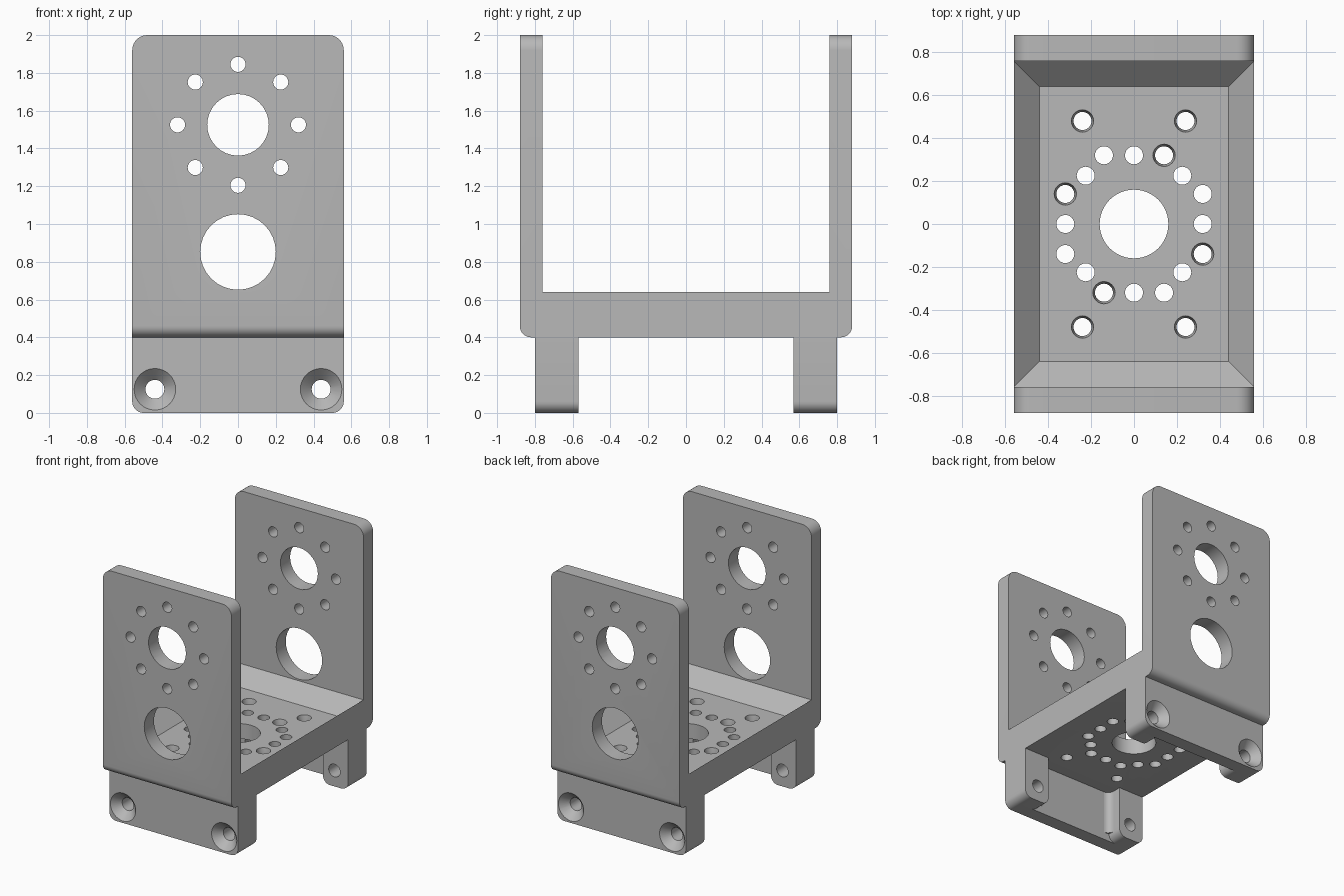
import bpy, bmesh, math
from mathutils import Vector

cube = bpy.data.objects.get("Cube")
if cube:
    bpy.data.objects.remove(cube, do_unlink=True)

metal = bpy.data.materials.new("satin grey")
metal.use_nodes = True
GREY = (0.48, 0.48, 0.48, 1)
metal.diffuse_color = GREY
metal.node_tree.nodes["Principled BSDF"].inputs["Base Color"].default_value = GREY

HALF_W, HALF_D, INNER_D = 0.56, 0.88, 0.76
UNDERSIDE, DECK, TOP = 0.4, 0.64, 2.0
LIP = 0.12


def finish(bm, name):
    bmesh.ops.recalc_face_normals(bm, faces=bm.faces)
    mesh = bpy.data.meshes.new(name)
    bm.to_mesh(mesh)
    bm.free()
    obj = bpy.data.objects.new(name, mesh)
    mesh.materials.append(metal)
    bpy.context.collection.objects.link(obj)
    return obj


def prism(points, offset):
    """Extrude a closed outline along an offset."""
    bm = bmesh.new()
    face = bm.faces.new([bm.verts.new(p) for p in points])
    result = bmesh.ops.extrude_face_region(bm, geom=[face])
    verts = [v for v in result["geom"] if isinstance(v, bmesh.types.BMVert)]
    bmesh.ops.translate(bm, vec=offset, verts=verts)
    bmesh.ops.recalc_face_normals(bm, faces=bm.faces)
    return bm


def round_edges(bm, test, radius):
    edges = [e for e in bm.edges if test(e.verts[0].co, e.verts[1].co)]
    bmesh.ops.bevel(bm, geom=edges, offset=radius, segments=8,
                    profile=0.5, affect='EDGES')


def lathe(bm, centre, axis, profile, sides=32):
    """Closed turned solid: profile is (radius, distance along axis)."""
    axis = Vector(axis)
    u = axis.orthogonal().normalized()
    w = axis.cross(u)
    rings = []
    for r, h in profile:
        rings.append([bm.verts.new(Vector(centre) + axis * h + r * (
            math.cos(math.tau * i / sides) * u + math.sin(math.tau * i / sides) * w))
            for i in range(sides)])
    for a, b in zip(rings, rings[1:]):
        for i in range(sides):
            j = (i + 1) % sides
            bm.faces.new((a[i], a[j], b[j], b[i]))
    bm.faces.new(rings[0][::-1])
    bm.faces.new(rings[-1])


def cut(obj, cutter):
    cutter.hide_render = True
    mod = obj.modifiers.new("holes", 'BOOLEAN')
    mod.operation, mod.solver, mod.object = 'DIFFERENCE', 'EXACT', cutter
    bpy.context.view_layer.objects.active = obj
    bpy.ops.object.modifier_apply(modifier=mod.name)


def smooth(obj):
    bpy.ops.object.select_all(action='DESELECT')
    obj.select_set(True)
    bpy.context.view_layer.objects.active = obj
    bpy.ops.object.shade_smooth_by_angle(angle=math.radians(28))


# U-shaped bracket: two upright plates joined by the deck
outline = [(-HALF_D, UNDERSIDE), (HALF_D, UNDERSIDE), (HALF_D, TOP), (INNER_D, TOP),
           (INNER_D, DECK), (-INNER_D, DECK), (-INNER_D, TOP), (-HALF_D, TOP)]
bm = prism([(-HALF_W, y, z) for y, z in outline], (2 * HALF_W, 0, 0))

# Sloped tray sunk into the deck
deck = [f for f in bm.faces if all(abs(v.co.z - DECK) < 1e-4 for v in f.verts)]
bmesh.ops.inset_region(bm, faces=deck, thickness=LIP, use_even_offset=True)
for v in deck[0].verts:
    v.co.z = DECK - LIP

# Rounded plate tops and lower outer edges
round_edges(bm, lambda a, b: min(a.z, b.z) > TOP - 1e-4 and abs(a.x - b.x) < 1e-4, 0.08)
round_edges(bm, lambda a, b: max(a.z, b.z) < UNDERSIDE + 1e-4
            and abs(a.y - b.y) < 1e-4 and abs(a.y) > HALF_D - 1e-4, 0.06)
bracket = finish(bm, "bracket")

# Holes through both plates
bm = bmesh.new()
HUB = 1.525
plate_holes = [(0, HUB, 0.163), (0, 0.852, 0.2)]
for i in range(8):
    a = math.tau * i / 8
    plate_holes.append((0.32 * math.cos(a), HUB + 0.32 * math.sin(a), 0.04))
for x, z, r in plate_holes:
    lathe(bm, (x, 0, z), (0, 1, 0), [(r, -1), (r, 1)])
plate_cutter = finish(bm, "plate_hole_cutter")

# Holes through the deck, some of them countersunk
bm = bmesh.new()
floor = DECK - LIP
lathe(bm, (0, 0, 0), (0, 0, 1), [(0.16, 0.3), (0.16, 0.6)], 48)
plain, sunk = [], [(sx * 0.24, sy * 0.48) for sx in (-1, 1) for sy in (-1, 1)]
for q in range(4):
    c, s = round(math.cos(q * math.pi / 2)), round(math.sin(q * math.pi / 2))
    turn = lambda x, y: (x * c - y * s, x * s + y * c)
    plain += [turn(0.32, 0), turn(0.225, 0.225), turn(0.32, 0.14)]
    sunk.append(turn(0.14, 0.32))
for x, y in plain:
    lathe(bm, (x, y, 0), (0, 0, 1), [(0.042, 0.3), (0.042, 0.6)], 24)
for x, y in sunk:
    lathe(bm, (x, y, 0), (0, 0, 1),
          [(0.042, 0.3), (0.042, floor - 0.05), (0.052, floor), (0.052, 0.6)], 24)
deck_cutter = finish(bm, "deck_hole_cutter")

cut(bracket, plate_cutter)
cut(bracket, deck_cutter)
smooth(bracket)

# Feet: a thin wall with a rounded screw lug at each end
OUTER, WALL, INNER, LUG = 0.8, 0.69, 0.57, 0.34
SCREW_X, SCREW_Z, FILLET = 0.44, 0.125, 0.05


def foot_block(name, x0, x1, y0, y1):
    """Upright block with rounded lower corners."""
    bm = prism([(x0, y0, 0), (x1, y0, 0), (x1, y0, UNDERSIDE), (x0, y0, UNDERSIDE)],
               (0, y1 - y0, 0))
    round_edges(bm, lambda a, b: max(a.z, b.z) < 1e-4 and abs(a.x - b.x) < 1e-4, 0.06)
    return finish(bm, name)


for side, label in ((-1, "front"), (1, "back")):
    # Countersunk screw holes
    bm = bmesh.new()
    for sx in (-1, 1):
        lathe(bm, (sx * SCREW_X, 0, SCREW_Z), (0, side, 0),
              [(0.05, 0.5), (0.05, OUTER - 0.06), (0.11, OUTER), (0.11, 0.85)])
    screw_cutter = finish(bm, label + "_screw_cutter")

    parts = [foot_block(label + "_foot_wall", -HALF_W, HALF_W, side * WALL, side * OUTER)]
    for sx, hand in ((-1, "right"), (1, "left")):
        x0, x1 = sorted((sx * LUG, sx * HALF_W))
        parts.append(foot_block(label + "_" + hand + "_lug", x0, x1,
                                side * INNER, side * WALL))
        # Concave fillet between lug and wall
        pts = [(sx * LUG, side * WALL, 0.06)]
        for i in range(7):
            a = math.pi / 2 * i / 6
            pts.append((sx * (LUG - FILLET * (1 - math.cos(a))),
                        side * (WALL - FILLET * (1 - math.sin(a))), 0.06))
        smooth(finish(prism(pts, (0, 0, UNDERSIDE - 0.06)),
                      label + "_" + hand + "_fillet"))
    for part in parts:
        cut(part, screw_cutter)
        smooth(part)
    bpy.data.objects.remove(screw_cutter, do_unlink=True)

for cutter in (plate_cutter, deck_cutter):
    bpy.data.objects.remove(cutter, do_unlink=True)
